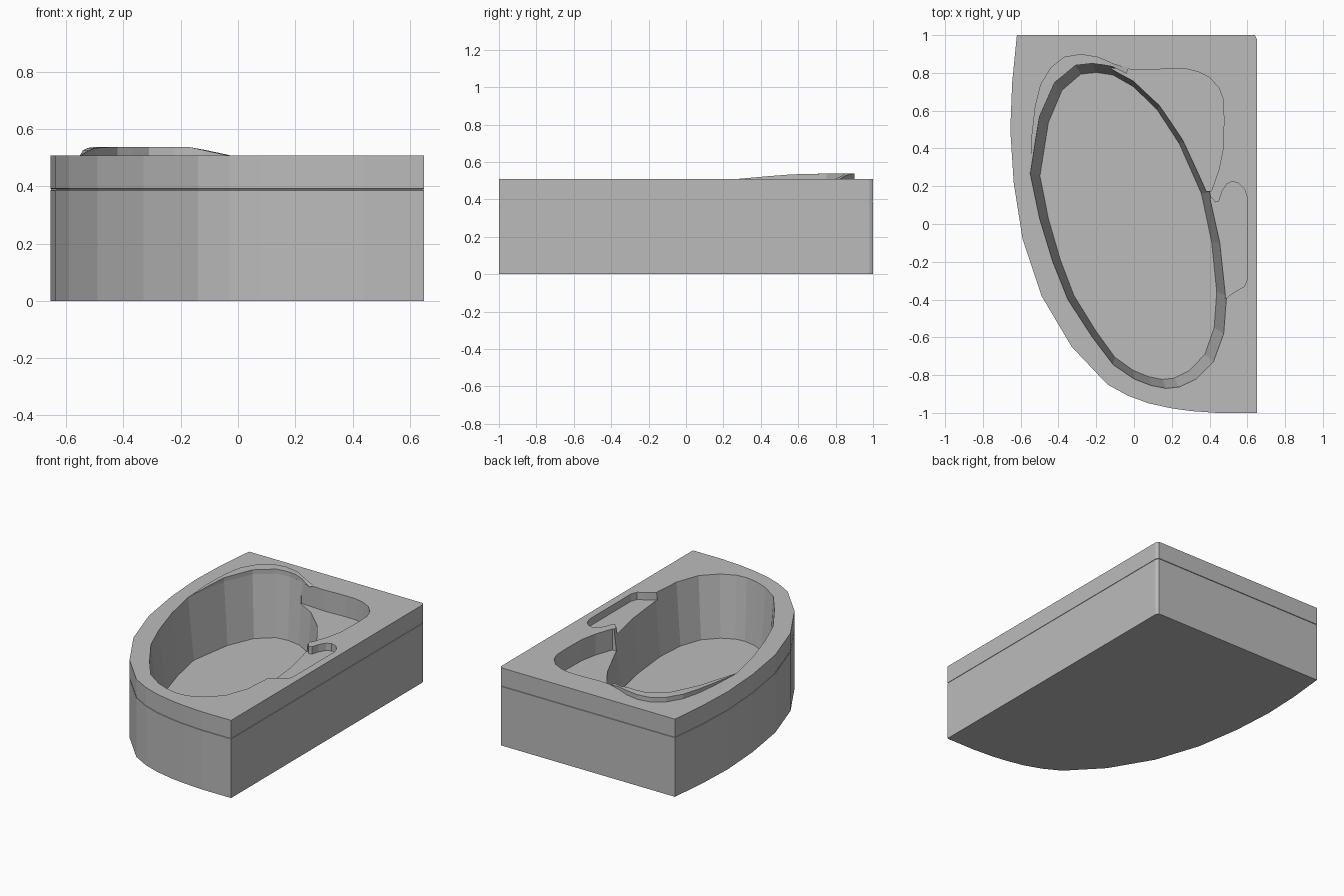
import bpy, bmesh

TOP = 0.508

mat = bpy.data.materials.new("grey_acrylic")
mat.diffuse_color = (0.5, 0.5, 0.5, 1)


def loft(name, rings, closed=False):
    """Skin a list of equal-length rings; cap the ends, or join last to first."""
    bm = bmesh.new()
    loops = [[bm.verts.new(p) for p in r] for r in rings]
    n = len(loops[0])
    for a, b in zip(loops, loops[1:]):
        for i in range(n):
            j = (i + 1) % n
            bm.faces.new((a[i], a[j], b[j], b[i]))
    bm.faces.new(loops[0])
    bm.faces.new(loops[-1])
    bmesh.ops.recalc_face_normals(bm, faces=bm.faces)
    me = bpy.data.meshes.new(name)
    bm.to_mesh(me)
    bm.free()
    me.materials.append(mat)
    ob = bpy.data.objects.new(name, me)
    bpy.context.collection.objects.link(ob)
    return ob


def ring(pts, z, sx=1.0, sy=1.0, c=(0, 0)):
    return [(c[0] + (x - c[0]) * sx, c[1] + (y - c[1]) * sy, z) for x, y in pts]


def cut(target, cutter):
    m = target.modifiers.new(cutter.name, 'BOOLEAN')
    m.operation, m.solver, m.object = 'DIFFERENCE', 'EXACT', cutter
    bpy.context.view_layer.objects.active = target
    bpy.ops.object.modifier_apply(modifier=m.name)
    bpy.data.objects.remove(cutter)


# Tub body: straight wall sides at back and right, bowed front-left,
# with a fine seam under the rim
outline = [(0.65, 0.98), (0.65, -1), (0.44, -1), (0.3, -0.99), (0.2, -0.976), (0.08, -0.95),
           (-0.03, -0.91), (-0.14, -0.85), (-0.33, -0.65), (-0.49, -0.38), (-0.59, -0.08),
           (-0.637, 0.22), (-0.655, 0.5), (-0.645, 0.75), (-0.62, 1), (0.64, 1)]
body = loft("tub_body", [ring(outline, z, s, s) for z, s in
                         ((0, 1), (0.386, 1), (0.387, 0.996), (0.391, 0.996), (0.392, 1), (TOP, 1))])

# Oval basin, tapering to the floor
rim = [(-0.55, 0.27), (-0.5, 0.57), (-0.42, 0.75), (-0.31, 0.84), (-0.22, 0.85), (-0.12, 0.835),
       (0, 0.77), (0.14, 0.64), (0.27, 0.45), (0.4, 0.17), (0.46, -0.1), (0.49, -0.38),
       (0.475, -0.58), (0.42, -0.73), (0.33, -0.82), (0.24, -0.863), (0.17, -0.87),
       (0.09, -0.855), (0, -0.82), (-0.11, -0.745), (-0.22, -0.6), (-0.35, -0.4),
       (-0.43, -0.2), (-0.5, 0.03)]
mid = (-0.03, -0.01)
cut(body, loft("basin_cutter", [ring(rim, 0.115, 0.9, 0.945, mid), ring(rim, TOP, 1, 1, mid),
                                ring(rim, 0.7, 1, 1, mid)]))

# Corner seat recess
seat = [(-0.12, 0.825), (0.05, 0.815), (0.2, 0.822), (0.28, 0.82), (0.34, 0.805), (0.4, 0.775),
        (0.45, 0.72), (0.472, 0.66), (0.476, 0.55), (0.472, 0.4), (0.45, 0.29), (0.41, 0.175),
        (0.3, 0.17), (-0.12, 0.7)]
cut(body, loft("seat_cutter", [ring(seat, 0.37), ring(seat, 0.7)]))

# Shallow armrest recess
arm = [(0.41, 0.14), (0.43, 0.115), (0.45, 0.12), (0.465, 0.17), (0.49, 0.21), (0.52, 0.225),
       (0.555, 0.215), (0.585, 0.185), (0.6, 0.14), (0.6, -0.29), (0.585, -0.33), (0.54, -0.355),
       (0.51, -0.375), (0.485, -0.395), (0.4, -0.38), (0.36, 0.1)]
cut(body, loft("armrest_cutter", [ring(arm, 0.46), ring(arm, 0.7)]))

# Raised headrest crescent: inner xy, outer xy, height
sections = [(-0.548, 0.27, -0.551, 0.28, 0.001), (-0.52, 0.45, -0.542, 0.47, 0.017),
            (-0.5, 0.57, -0.525, 0.62, 0.026), (-0.42, 0.75, -0.495, 0.74, 0.03),
            (-0.37, 0.79, -0.44, 0.83, 0.03), (-0.31, 0.84, -0.37, 0.885, 0.03),
            (-0.22, 0.85, -0.28, 0.9, 0.03), (-0.17, 0.843, -0.19, 0.885, 0.029),
            (-0.12, 0.835, -0.11, 0.85, 0.018), (-0.04, 0.795, -0.03, 0.825, 0.001)]
loft("headrest", [[(a, b, TOP), (a, b, TOP + h), (c, d, TOP + h), (c, d, TOP)]
                  for a, b, c, d, h in sections])
